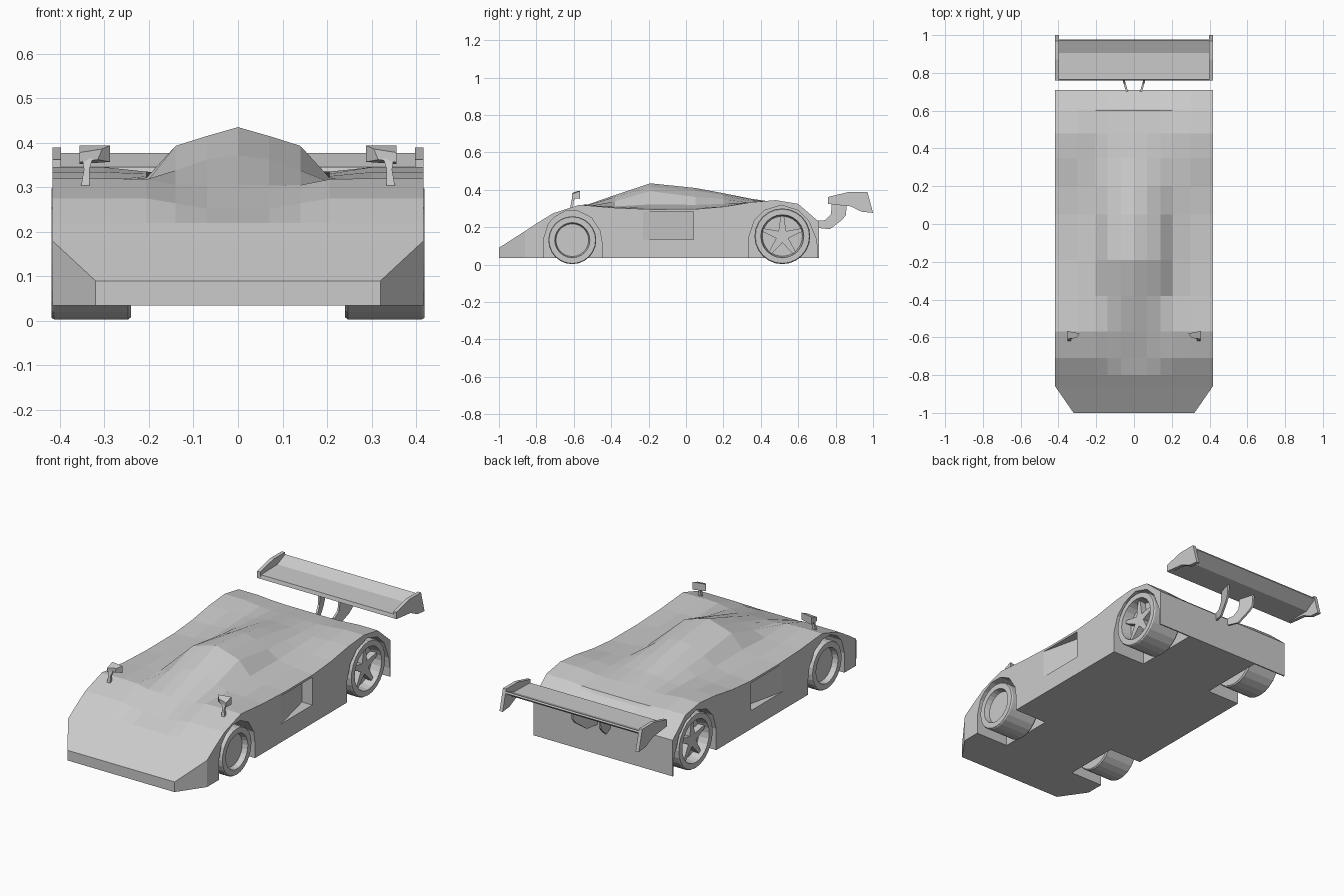
import bpy, bmesh, math
from mathutils import Vector

if "Cube" in bpy.data.objects:
    bpy.data.objects.remove(bpy.data.objects["Cube"])


def finish(name, bm):
    bmesh.ops.recalc_face_normals(bm, faces=bm.faces)
    me = bpy.data.meshes.new(name)
    bm.to_mesh(me)
    bm.free()
    ob = bpy.data.objects.new(name, me)
    bpy.context.collection.objects.link(ob)
    return ob


def loft(name, rings, closed=False):
    """Skin equal-length rings of points; cap the ends unless closed."""
    bm = bmesh.new()
    vs = [[bm.verts.new(p) for p in r] for r in rings]
    n, m = len(vs), len(vs[0])
    for i in range(n if closed else n - 1):
        a, b = vs[i], vs[(i + 1) % n]
        for j in range(m):
            k = (j + 1) % m
            bm.faces.new((a[j], a[k], b[k], b[j]))
    if not closed:
        bm.faces.new(vs[0])
        bm.faces.new(vs[-1])
    return finish(name, bm)


def prism(name, pts, x0, x1, lean=0.0, y_ref=0.0):
    """Extrude a (y, z) outline along x, optionally leaning x with y."""
    return loft(name, [[(x + lean * (y - y_ref), y, z) for y, z in pts] for x in (x0, x1)])


def cut(body, cutter):
    cutter.hide_render = True
    mod = body.modifiers.new("cut", 'BOOLEAN')
    mod.operation, mod.object, mod.solver = 'DIFFERENCE', cutter, 'EXACT'
    bpy.context.view_layer.objects.active = body
    bpy.ops.object.modifier_apply(modifier=mod.name)
    bpy.data.objects.remove(cutter)


# Body: stations along y with top heights at fixed columns out from the centre
HW, BASE = 0.417, 0.035
cols = (0, 0.07, 0.14, 0.205, 0.3, HW)
stations = [
    (-1.0, .09, .09, .09, .09, .09, .09),
    (-.86, .18, .18, .18, .18, .18, .18),
    (-.80, .22, .22, .22, .22, .22, .22),
    (-.71, .252, .252, .264, .275, .275, .275),
    (-.57, .306, .304, .305, .318, .32, .32),
    (-.38, .372, .362, .338, .312, .309, .304),
    (-.19, .435, .415, .393, .322, .303, .296),
    (.05, .410, .396, .362, .320, .303, .297),
    (.20, .382, .372, .350, .325, .314, .310),
    (.35, .352, .347, .338, .330, .334, .334),
    (.48, .334, .333, .331, .335, .345, .345),
    (.60, .316, .316, .316, .318, .325, .325),
    (.61, .300, .300, .300, .308, .316, .316),
    (.71, .23, .23, .23, .23, .23, .23),
]
rings = []
for y, *h in stations:
    k = 0.32 / HW if y < -0.95 else 1.0
    right = [(c * k, y, z) for c, z in zip(cols, h)]
    left = [(-x, y, z) for x, y, z in right[:0:-1]]
    rings.append(left + right + [(HW * k, y, BASE), (-HW * k, y, BASE)])
body = loft("car_body", rings)

# Wheel arches and wedge-shaped side intakes
front_arch = [(-.76, -.05), (-.76, .14), (-.735, .22), (-.70, .256), (-.645, .286), (-.575, .286),
              (-.505, .25), (-.46, .18), (-.45, .12), (-.45, -.05)]
rear_arch = [(.337, -.05), (.337, .15), (.365, .235), (.42, .29), (.51, .318),
             (.60, .29), (.655, .235), (.695, .14), (.703, .08), (.703, -.05)]
for s in (1, -1):
    cut(body, prism("front_arch_cutter", front_arch, s * .22, s * .5))
    cut(body, prism("rear_arch_cutter", rear_arch, s * .22, s * .5))
    plan = [(.43, -.285), (.355, .04), (.43, .04)]
    cut(body, loft("intake_cutter", [[(s * x, y, z) for x, y in plan] for z in (.135, .285)]))


# Wheels: lathed tyre and dish, spokes on the rear pair
def wheel(name, s, y, r, rim, depth):
    prof = [(.24, .02), (.24, .96 * r), (.247, r), (.412, r), (.419, .97 * r), (.419, rim),
            (.419 - depth, rim - .008), (.419 - depth, .02)]
    n = 24
    rings = []
    for i in range(n):
        a = 2 * math.pi * i / n
        rings.append([(s * x, y + q * math.cos(a), r + q * math.sin(a) + .003) for x, q in prof])
    return loft(name, rings, closed=True)


def spoke(name, s, y, z, a, r0, r1, w0, w1):
    u, v = Vector((math.cos(a), math.sin(a))), Vector((-math.sin(a), math.cos(a)))
    pts = [u * r0 - v * w0, u * r1 - v * w1, u * r1 + v * w1, u * r0 + v * w0]
    return prism(name, [(y + p.x, z + p.y) for p in pts], s * .36, s * .398)


for s, side in ((1, "right"), (-1, "left")):
    wheel(f"front_wheel_{side}", s, -.608, .128, .094, .035)
    prism(f"front_hub_{side}", [(-.608 + .088 * math.cos(t * math.pi / 12),
                                 .131 + .088 * math.sin(t * math.pi / 12)) for t in range(24)],
          s * .37, s * .39)
    wheel(f"rear_wheel_{side}", s, .515, .149, .115, .055)
    for i in range(5):
        a = math.pi / 2 + i * 2 * math.pi / 5
        spoke(f"rear_spoke_{side}_{i}", s, .515, .152, a, .0, .109, .024, .009)

# Rear wing: bent plane, end plates and two splayed struts
prism("rear_wing", [(.76, .325), (.765, .345), (.905, .348), (.972, .377), (.976, .368), (.91, .325)],
      -.40, .40)
plate = [(.76, .325), (.76, .362), (.87, .389), (.97, .389), (1.0, .277), (.94, .283), (.88, .312)]
strut = [(.70, .235), (.745, .238), (.775, .27), (.78, .33), (.86, .335), (.855, .265),
         (.835, .24), (.77, .19), (.70, .197)]
for s, side in ((1, "right"), (-1, "left")):
    prism(f"wing_end_plate_{side}", plate, s * .398, s * HW)
    prism(f"wing_strut_{side}", strut, s * .034, s * .045, s * .3, .71)

# Mirrors: tapered stalk and a flared, slightly turned head
for s, side in ((1, "right"), (-1, "left")):
    def rect(cx, cy, z, w, d):
        return [(s * (cx + i * w), cy + j * d, z) for i, j in ((-1, -1), (1, -1), (1, 1), (-1, 1))]
    loft(f"mirror_stalk_{side}", [rect(.343, -.612, .30, .010, .008),
                                  rect(.340, -.607, .34, .006, .006),
                                  rect(.338, -.597, .365, .012, .009)])
    loft(f"mirror_head_{side}", [
        [(s * .315, -.603, .362), (s * .356, -.610, .356), (s * .356, -.610, .378), (s * .305, -.603, .386)],
        [(s * .287, -.580, .357), (s * .356, -.566, .352), (s * .356, -.566, .394), (s * .287, -.580, .394)],
    ])
